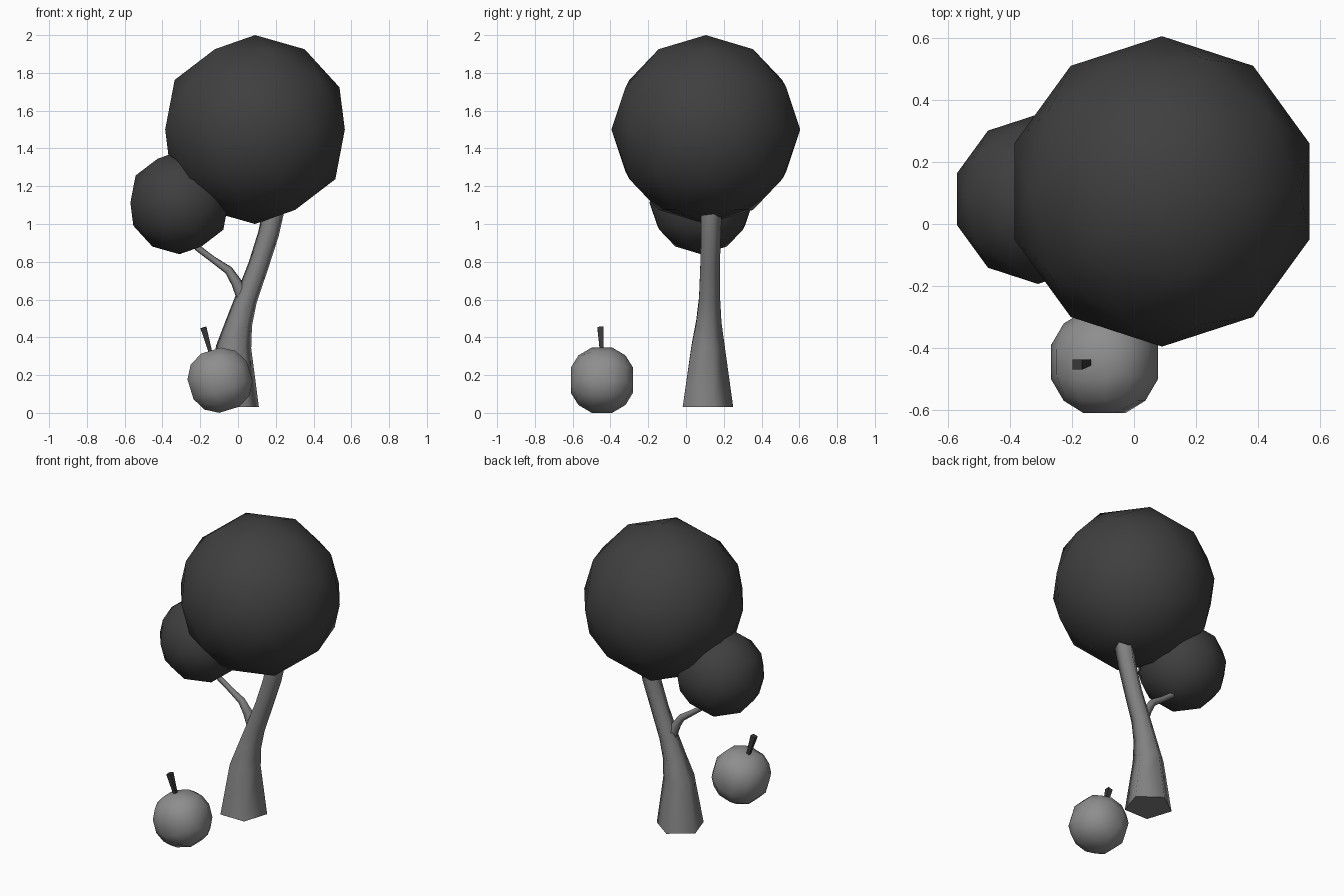
import bpy, bmesh, math
from mathutils import Vector, Matrix

if "Cube" in bpy.data.objects:
    bpy.data.objects.remove(bpy.data.objects["Cube"])


def material(name, v):
    m = bpy.data.materials.new(name)
    m.diffuse_color = (v, v, v, 1)
    m.use_nodes = True
    m.node_tree.nodes["Principled BSDF"].inputs["Base Color"].default_value = m.diffuse_color
    return m


LEAF = material("dark_leaf_grey", 0.05)
BARK = material("bark_grey", 0.22)
FRUIT = material("fruit_grey", 0.27)
STEM = material("dark_stem_grey", 0.04)


def finish(name, bm, mat, smooth=True):
    bmesh.ops.recalc_face_normals(bm, faces=bm.faces)
    for f in bm.faces:
        f.smooth = smooth and len(f.verts) < 5
    me = bpy.data.meshes.new(name)
    bm.to_mesh(me)
    bm.free()
    me.materials.append(mat)
    ob = bpy.data.objects.new(name, me)
    bpy.context.collection.objects.link(ob)
    return ob


def crown(name, loc, r):
    bm = bmesh.new()
    bmesh.ops.create_icosphere(bm, subdivisions=2, radius=r,
                               matrix=Matrix.Translation(loc))
    finish(name, bm, LEAF)


def tube(name, path, mat, sides=5, smooth=True, start=math.pi / 2):
    """Tapered limb: path of (x, y, z, radius), rings tilted along the path."""
    bm = bmesh.new()
    pts = [Vector(p[:3]) for p in path]
    rings = []
    for i, p in enumerate(path):
        t = pts[min(i + 1, len(pts) - 1)] - pts[max(i - 1, 0)]
        if i == 0 and name == "trunk":
            t = Vector((0, 0, 1))
        q = Vector((0, 0, 1)).rotation_difference(t)
        ring = []
        for k in range(sides):
            a = start + 2 * math.pi * k / sides
            off = Vector((math.cos(a), math.sin(a), 0)) * p[3]
            ring.append(bm.verts.new(pts[i] + q @ off))
        rings.append(ring)
    for a, b in zip(rings, rings[1:]):
        for k in range(sides):
            n = (k + 1) % sides
            bm.faces.new((a[k], a[n], b[n], b[k]))
    bm.faces.new(rings[0][::-1])
    bm.faces.new(rings[-1])
    finish(name, bm, mat, smooth)


# Leaf crowns
crown("large_crown", (0.09, 0.105, 1.5), 0.5)
crown("small_crown", (-0.31, 0.08, 1.113), 0.273)

# Five-sided curved trunk
tube("trunk", [(-0.03, 0.102, 0.03, 0.148), (-0.023, 0.108, 0.35, 0.098),
               (0.006, 0.114, 0.48, 0.074), (0.042, 0.119, 0.6, 0.062),
               (0.108, 0.122, 0.78, 0.057), (0.162, 0.127, 0.95, 0.058),
               (0.185, 0.129, 1.06, 0.06), (0.19, 0.129, 1.12, 0.06)], BARK)

# Side branch reaching into the small crown
tube("branch", [(0.03, 0.115, 0.6, 0.036), (-0.008, 0.113, 0.69, 0.03),
                (-0.05, 0.11, 0.755, 0.024), (-0.13, 0.106, 0.81, 0.018),
                (-0.212, 0.1, 0.872, 0.018), (-0.26, 0.095, 0.94, 0.018)], BARK)

# Apple: cube cut in three, rounded to a ball and tilted
bm = bmesh.new()
bmesh.ops.create_cube(bm, size=2)
bmesh.ops.subdivide_edges(bm, edges=bm.edges[:], cuts=2, use_grid_fill=True)
for v in bm.verts:
    v.co = v.co.normalized() * 0.181
bmesh.ops.rotate(bm, verts=bm.verts, cent=(0, 0, 0),
                 matrix=Matrix.Rotation(math.radians(-17), 3, 'Y'))
bmesh.ops.translate(bm, verts=bm.verts, vec=(-0.095, -0.445, 0.173))
finish("apple", bm, FRUIT)

# Apple stem, square and widening upward
tube("apple_stem", [(-0.143, -0.445, 0.31, 0.013), (-0.183, -0.453, 0.452, 0.023)],
     STEM, sides=4, smooth=False, start=math.pi / 4)
